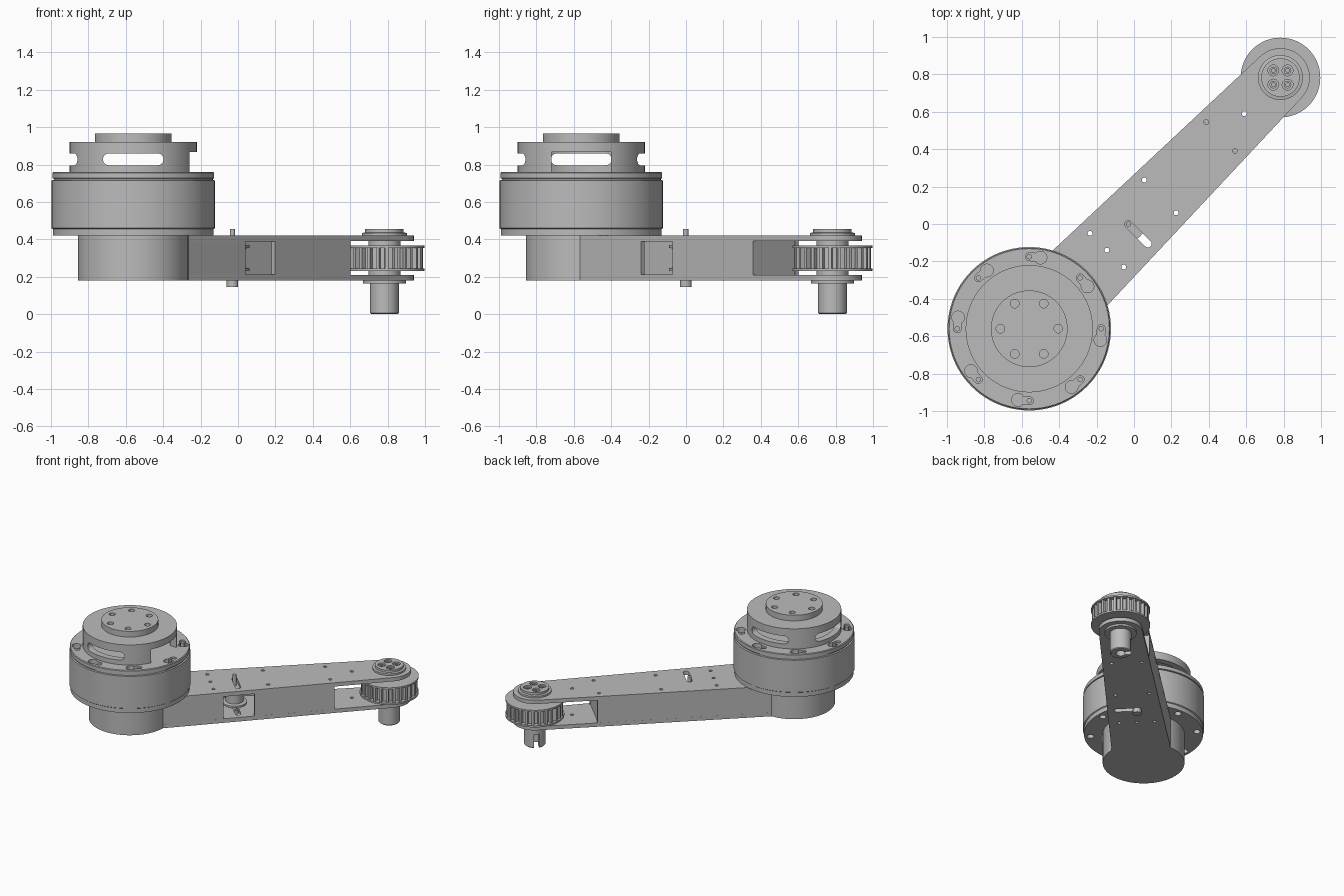
import bpy, bmesh, math
from mathutils import Matrix, Vector

cube = bpy.data.objects.get("Cube")
if cube:
    bpy.data.objects.remove(cube, do_unlink=True)

grey = bpy.data.materials.new("plain grey")
grey.use_nodes = True
grey.diffuse_color = (0.5, 0.5, 0.5, 1)
grey.node_tree.nodes["Principled BSDF"].inputs["Base Color"].default_value = (0.5, 0.5, 0.5, 1)

MOTOR = Vector((-0.56, -0.56))
PULLEY = Vector((0.783, 0.783))
LENGTH = (PULLEY - MOTOR).length
ALONG = (PULLEY - MOTOR).normalized()
ACROSS = Vector((-ALONG.y, ALONG.x))


def arm(u, v):
    """Point on the arm: u from motor to pulley, v to its side."""
    return MOTOR + ALONG * u + ACROSS * v


def polar(centre, radius, degrees):
    a = math.radians(degrees)
    return Vector(centre) + Vector((math.cos(a), math.sin(a))) * radius


def half_width(u):
    return 0.22 - 0.0335 * u


def finish(name, bm):
    bmesh.ops.remove_doubles(bm, verts=bm.verts, dist=1e-5)
    bmesh.ops.recalc_face_normals(bm, faces=bm.faces)
    mesh = bpy.data.meshes.new(name)
    bm.to_mesh(mesh)
    bm.free()
    mesh.materials.append(grey)
    ob = bpy.data.objects.new(name, mesh)
    bpy.context.collection.objects.link(ob)
    return ob


def prism(name, outline, z0, z1):
    bm = bmesh.new()
    face = bm.faces.new([bm.verts.new((p[0], p[1], z0)) for p in outline])
    top = bmesh.ops.extrude_face_region(bm, geom=[face])["geom"]
    verts = [g for g in top if isinstance(g, bmesh.types.BMVert)]
    bmesh.ops.translate(bm, verts=verts, vec=(0, 0, z1 - z0))
    return finish(name, bm)


def disc(name, centre, radius, z0, z1, sides=64):
    return prism(name, [polar(centre, radius, 360 * i / sides) for i in range(sides)], z0, z1)


def capsule(a, b, ra, rb, n=12):
    """Outline around two round ends."""
    a, b = Vector(a), Vector(b)
    d = math.degrees(math.atan2(b.y - a.y, b.x - a.x))
    return ([polar(b, rb, d - 90 + 180 * i / n) for i in range(n + 1)]
            + [polar(a, ra, d + 90 + 180 * i / n) for i in range(n + 1)])


def lathe(name, centre, profile, steps=72):
    """Spin a closed (radius, height) profile about an upright axis."""
    bm = bmesh.new()
    verts = [bm.verts.new((r, 0, z)) for r, z in profile]
    edges = [bm.edges.new((verts[i - 1], verts[i])) for i in range(len(verts))
             if profile[i - 1][0] + profile[i][0] > 0]
    bmesh.ops.spin(bm, geom=verts + edges, cent=(0, 0, 0), axis=(0, 0, 1),
                   angle=math.tau, steps=steps, use_duplicate=False)
    bmesh.ops.translate(bm, verts=bm.verts, vec=(centre[0], centre[1], 0))
    return finish(name, bm)


def cut(target, cutters):
    for c in cutters:
        mod = target.modifiers.new("cut", "BOOLEAN")
        mod.operation, mod.solver, mod.object = "DIFFERENCE", "EXACT", c
        bpy.context.view_layer.objects.active = target
        bpy.ops.object.modifier_apply(modifier=mod.name)
        bpy.data.objects.remove(c, do_unlink=True)


# Motor drum with lower flange, groove and lid
drum = lathe("motor_drum", MOTOR, [
    (0, 0.42), (0.43, 0.42), (0.43, 0.455), (0.437, 0.46), (0.437, 0.715), (0.425, 0.717),
    (0.425, 0.724), (0.433, 0.727), (0.433, 0.755), (0.428, 0.76), (0, 0.76)], 96)
keyholes = []
for k in range(8):
    big, small = polar(MOTOR, 0.385, 81 + 45 * k), polar(MOTOR, 0.385, 90 + 45 * k)
    keyholes += [disc("hole", big, 0.034, 0.72, 0.8, 24),
                 prism("slot", capsule(big, small, 0.021, 0.021), 0.72, 0.8)]
    keyholes.append(disc("hole", small, 0.025, 0.4, 0.45, 20))
cut(drum, keyholes)
for k in range(8):
    disc("lid_screw", polar(MOTOR, 0.385, 90 + 45 * k), 0.014, 0.71, 0.75, 16)

# Hollow output ring with one window on each side
ring = lathe("output_ring", MOTOR, [
    (0, 0.92), (0.34, 0.92), (0.34, 0.76), (0.29, 0.76), (0.29, 0.885), (0, 0.885)], 96)
windows = []
for quarter in range(4):
    if quarter == 0:
        shape = [(-0.16, 0.74), (0.16, 0.74), (0.16, 0.868), (-0.16, 0.868)]
    else:
        shape = capsule((-0.13, 0.828), (0.13, 0.828), 0.032, 0.032)
    w = prism("window", shape, 0.2, 0.4)
    stand = Matrix(((0, 0, 1, 0), (1, 0, 0, 0), (0, 1, 0, 0), (0, 0, 0, 1)))
    w.data.transform(Matrix.Translation((*MOTOR, 0))
                     @ Matrix.Rotation(quarter * math.pi / 2, 4, "Z") @ stand)
    windows.append(w)
cut(ring, windows)

# Output plate with six bolt holes
plate = disc("output_plate", MOTOR, 0.205, 0.915, 0.965)
cut(plate, [disc("hole", polar(MOTOR, 0.155, 60 * k), 0.023, 0.935, 1, 20) for k in range(6)])

# Round housing under the motor
disc("motor_housing", MOTOR, 0.295, 0.18, 0.42, 80)

# Upper and lower arm plates with screw holes and tensioner slot
screws = [(0.385, 0.545), (0.59, 0.59), (0.54, 0.39), (0.055, 0.235),
          (0.225, 0.06), (-0.235, -0.05), (-0.145, -0.14), (-0.055, -0.23)]
for name, z in (("lower_arm_plate", 0.18), ("upper_arm_plate", 0.39)):
    p = prism(name, capsule(MOTOR, PULLEY, 0.22, 0.157, 24), z, z + 0.03)
    holes = [disc("hole", s, 0.013, z - 0.05, z + 0.08, 16) for s in screws]
    slot = capsule(arm(0.77, -0.127), arm(0.77, 0.02), 0.02, 0.02)
    cut(p, holes + [prism("slot", slot, z - 0.05, z + 0.08)])

# Side walls, the right one with an opening, and the end wall
END = 1.47
for name, s in (("left_arm_wall", 1), ("right_arm_wall", -1)):
    wall = prism(name, [arm(0.15, s * half_width(0.15)), arm(END, s * half_width(END)),
                        arm(END, s * (half_width(END) - 0.025)),
                        arm(0.15, s * (half_width(0.15) - 0.025))], 0.2, 0.4)
    if s < 0:
        cut(wall, [prism("opening", [arm(u, v) for u, v in
                   ((0.65, -0.3), (0.88, -0.3), (0.88, -0.1), (0.65, -0.1))], 0.212, 0.388)])
prism("arm_end_wall", [arm(u, v) for u, v in
      ((1.44, -0.16), (1.465, -0.16), (1.465, 0.16), (1.44, 0.16))], 0.2, 0.4)

# Belt tensioner: roller on a pin
axle = arm(0.77, 0.02)
lathe("tensioner_roller", axle, [
    (0, 0.23), (0.09, 0.23), (0.09, 0.245), (0.065, 0.25), (0.065, 0.35),
    (0.09, 0.355), (0.09, 0.37), (0, 0.37)], 40)
disc("tensioner_pin", axle, 0.014, 0.16, 0.455, 20)
disc("tensioner_pin_head", axle, 0.031, 0.145, 0.18, 24)

# Toothed pulley with two flanges
TEETH = 26
outline = []
for i in range(TEETH):
    for r, part in ((0.178, 0), (0.178, 0.5), (0.205, 0.58), (0.205, 0.92)):
        outline.append(polar(PULLEY, r, 360 * (i + part) / TEETH))
prism("pulley_teeth", outline, 0.235, 0.36)
for name, z in (("pulley_lower_flange", 0.23), ("pulley_upper_flange", 0.353)):
    disc(name, PULLEY, 0.213, z, z + 0.013)
disc("pulley_hub", PULLEY, 0.085, 0.2, 0.4, 48)

# Bearing caps, with four screws on the upper one
cap = lathe("upper_bearing_cap", PULLEY, [
    (0, 0.41), (0.12, 0.41), (0.12, 0.434), (0.103, 0.437), (0.103, 0.455), (0, 0.455)])
spots = [PULLEY + Vector((x, y)) for x in (-0.038, 0.038) for y in (-0.038, 0.038)]
cut(cap, [disc("hole", s, 0.029, 0.43, 0.5, 24) for s in spots])
for s in spots:
    lathe("cap_screw", s, [(0.01, 0.425), (0.02, 0.425), (0.02, 0.448), (0.01, 0.448)], 20)
disc("lower_bearing_cap", PULLEY, 0.115, 0.165, 0.19)

# Hollow output shaft with a slit
shaft = lathe("output_shaft", PULLEY, [
    (0, 0.17), (0.077, 0.17), (0.077, 0.006), (0.071, 0), (0.035, 0), (0.035, 0.12), (0, 0.12)], 48)
cut(shaft, [prism("slit", [arm(LENGTH + u, v) for u, v in
            ((-0.02, 0), (0.02, 0), (0.02, 0.1), (-0.02, 0.1))], -0.02, 0.11)])

# Smooth round faces, keep edges crisp
bpy.ops.object.select_all(action="DESELECT")
for ob in bpy.context.collection.objects:
    if ob.type == "MESH" and grey.name in ob.data.materials:
        ob.select_set(True)
        bpy.context.view_layer.objects.active = ob
bpy.ops.object.shade_smooth_by_angle(angle=math.radians(30))
